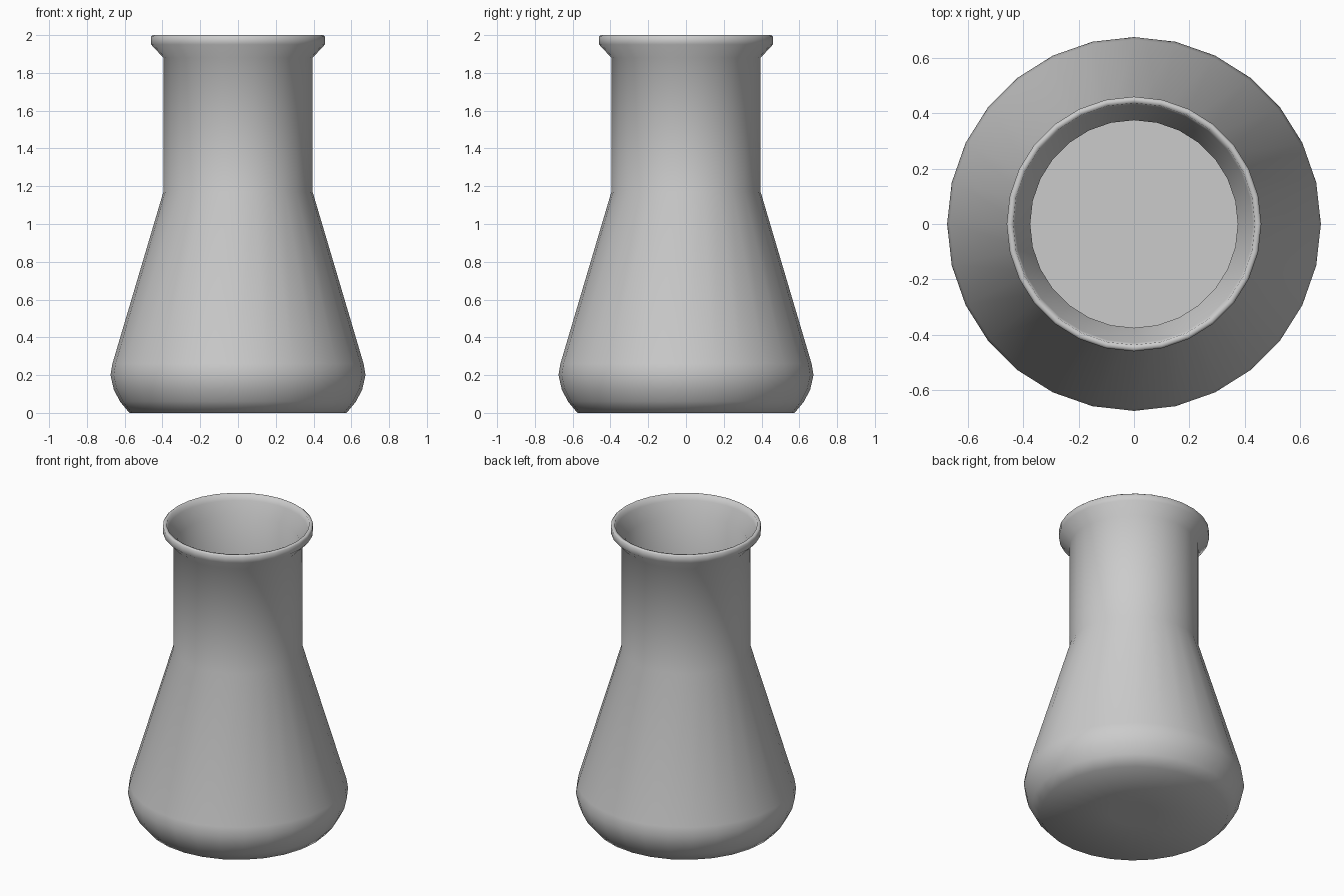
import bpy, bmesh, math

if "Cube" in bpy.data.objects:
    bpy.data.objects.remove(bpy.data.objects["Cube"])

SIDES = 28

# Closed wall section (radius, height): outside from base to lip, then inside back down
outer = [(0.14, 0.0), (0.575, 0.0), (0.625, 0.06), (0.658, 0.125), (0.675, 0.20),
         (0.665, 0.26), (0.395, 1.17), (0.395, 1.88), (0.46, 1.95), (0.46, 1.993)]
inner = [(0.452, 2.0), (0.437, 1.998), (0.43, 1.96), (0.375, 1.88), (0.375, 1.17),
         (0.645, 0.26), (0.655, 0.20), (0.638, 0.13), (0.607, 0.07), (0.562, 0.02)]


def lathe(name, profile):
    """Revolve a profile around z and cap both of its ends."""
    bm = bmesh.new()
    rings = []
    for r, z in profile:
        rings.append([bm.verts.new((r * math.cos(2 * math.pi * i / SIDES),
                                    r * math.sin(2 * math.pi * i / SIDES), z))
                      for i in range(SIDES)])
    for a, b in zip(rings, rings[1:]):
        for i in range(SIDES):
            j = (i + 1) % SIDES
            bm.faces.new((a[i], a[j], b[j], b[i])).smooth = True
    # Flat base disc and inside floor, with crisp borders
    for cap in (bm.faces.new(rings[0][::-1]), bm.faces.new(rings[-1])):
        for edge in cap.edges:
            edge.smooth = False
    bmesh.ops.recalc_face_normals(bm, faces=bm.faces)
    mesh = bpy.data.meshes.new(name)
    bm.to_mesh(mesh)
    bm.free()
    obj = bpy.data.objects.new(name, mesh)
    bpy.context.collection.objects.link(obj)
    return obj


# Conical flask with flared lip
lathe("flask", outer + inner)
